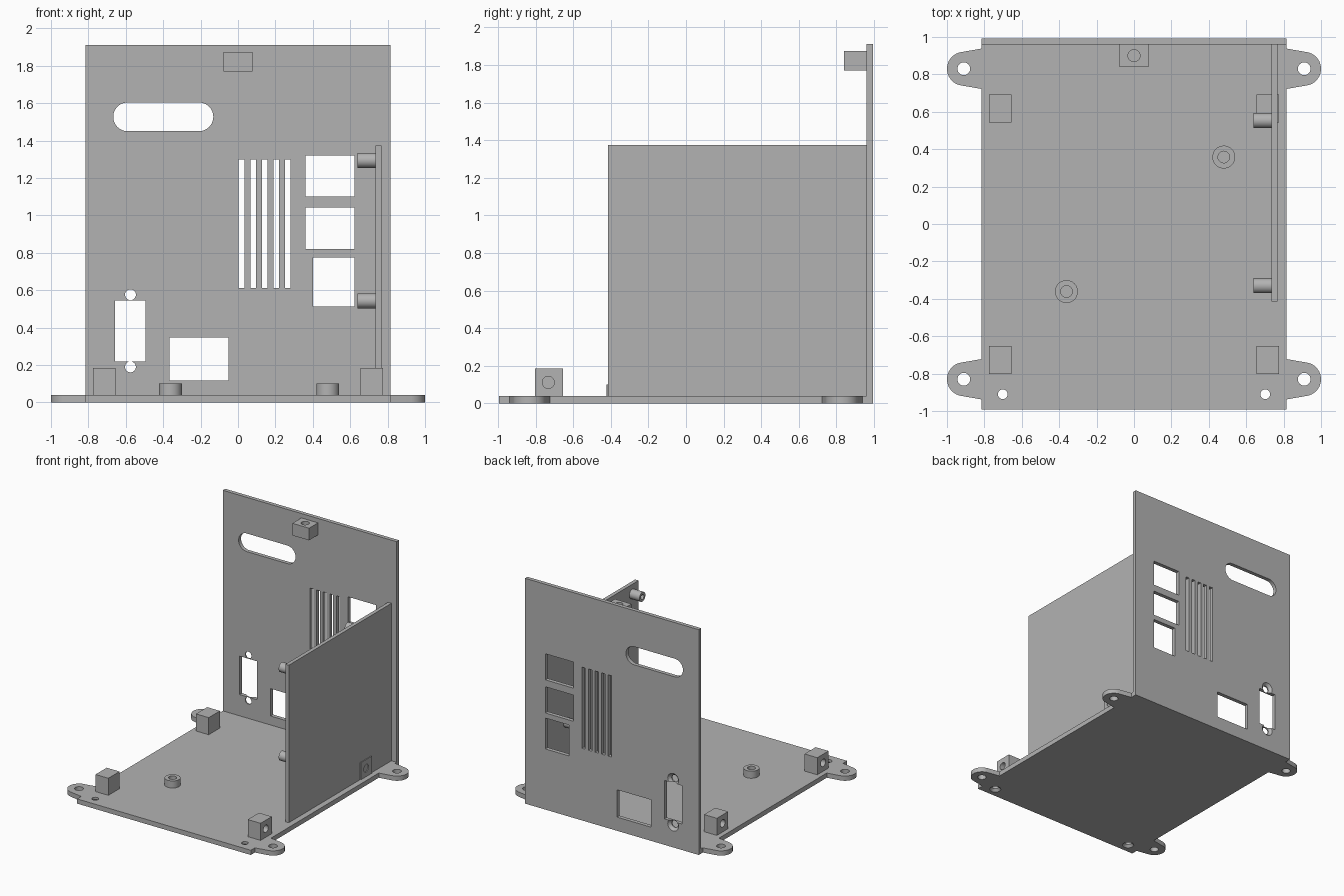
import bpy, bmesh
from math import radians, sin, cos
from mathutils import Matrix, Vector

if "Cube" in bpy.data.objects:
    bpy.data.objects.remove(bpy.data.objects["Cube"], do_unlink=True)

grey = bpy.data.materials.new("plain_grey")
grey.use_nodes = True
COLOUR = (0.45, 0.45, 0.45, 1)
grey.diffuse_color = COLOUR
grey.node_tree.nodes["Principled BSDF"].inputs["Base Color"].default_value = COLOUR

TURN = {"X": Matrix.Rotation(radians(90), 4, "Y"),
        "Y": Matrix.Rotation(radians(-90), 4, "X"),
        "Z": Matrix.Identity(4)}


def finish(name, bm):
    bmesh.ops.recalc_face_normals(bm, faces=bm.faces)
    mesh = bpy.data.meshes.new(name)
    bm.to_mesh(mesh)
    bm.free()
    mesh.materials.append(grey)
    obj = bpy.data.objects.new(name, mesh)
    bpy.context.collection.objects.link(obj)
    return obj


def box(name, x, y, z):
    bm = bmesh.new()
    size = [b - a for a, b in (x, y, z)]
    mid = [(a + b) / 2 for a, b in (x, y, z)]
    bmesh.ops.create_cube(bm, size=1, matrix=Matrix.Translation(mid) @ Matrix.Diagonal((*size, 1)))
    return finish(name, bm)


def rod(name, centre, length, r1, r2=None, axis="Z"):
    """Cylinder or cone; r1 is at the low end of the axis."""
    bm = bmesh.new()
    bmesh.ops.create_cone(bm, cap_ends=True, segments=40, radius1=r1,
                          radius2=r1 if r2 is None else r2, depth=length,
                          matrix=Matrix.Translation(centre) @ TURN[axis])
    return finish(name, bm)


def prism(name, outline, depth):
    """Extrude a closed outline of points along the vector depth."""
    bm = bmesh.new()
    face = bm.faces.new([bm.verts.new(p) for p in outline])
    new = bmesh.ops.extrude_face_region(bm, geom=[face])["geom"]
    bmesh.ops.translate(bm, vec=depth, verts=[v for v in new if isinstance(v, bmesh.types.BMVert)])
    return finish(name, bm)


def cut(obj, *cutters):
    for cutter in cutters:
        mod = obj.modifiers.new("cut", "BOOLEAN")
        mod.operation = "DIFFERENCE"
        mod.solver = "EXACT"
        mod.object = cutter
        bpy.context.view_layer.objects.active = obj
        bpy.ops.object.modifier_apply(modifier=mod.name)
        bpy.data.objects.remove(cutter, do_unlink=True)
    return obj


HALF, DEEP, FLOOR = 0.815, 0.993, 0.04
WALL_Y = 0.96
EAR_X, EAR_Y, EAR_R = 0.91, 0.83, 0.09

# Base plate with four rounded mounting ears
quarter = [(HALF, EAR_Y - 0.108)]
for i in range(25):
    a = radians(-80 + 160 * i / 24)
    quarter.append((EAR_X + EAR_R * cos(a), EAR_Y + EAR_R * sin(a)))
quarter += [(HALF, EAR_Y + 0.108), (HALF, DEEP)]
right_half = [(x, -y) for x, y in reversed(quarter)] + quarter
outline = right_half + [(-x, y) for x, y in reversed(right_half)]
base = prism("base_plate", [(x, y, 0) for x, y in outline], Vector((0, 0, FLOOR)))
for sx in (-1, 1):
    for sy in (-1, 1):
        cut(base, rod("ear_hole", (sx * EAR_X, sy * EAR_Y, 0), 0.2, 0.034))
    # Countersunk screw holes along the front edge
    cut(base, rod("screw_hole", (sx * 0.702, -0.91, 0), 0.2, 0.026),
        rod("screw_sink", (sx * 0.702, -0.91, 0.01), 0.03, 0.05, 0.022))

# Back wall with connector openings, vents and handle slot
wall = box("back_wall", (-HALF, HALF), (WALL_Y, DEEP), (FLOOR, 1.91))


def opening(x, z):
    cut(wall, box("opening", x, (WALL_Y - 0.1, DEEP + 0.1), z))


opening((0.36, 0.624), (1.1, 1.321))
opening((0.36, 0.624), (0.819, 1.041))
opening((0.402, 0.624), (0.514, 0.776))
opening((-0.367, -0.05), (0.116, 0.348))
opening((-0.657, -0.494), (0.22, 0.546))
for i in range(5):
    x = 0.004 + 0.0615 * i
    opening((x, x + 0.032), (0.611, 1.3))
for z in (0.576, 0.19):
    cut(wall, rod("connector_hole", (-0.575, WALL_Y, z), 0.2, 0.029, axis="Y"),
        rod("connector_sink", (-0.575, DEEP - 0.008, z), 0.03, 0.028, 0.058, axis="Y"))
slot = []
for side, cx in ((0, -0.209), (180, -0.59)):
    for i in range(21):
        a = radians(side - 90 + 9 * i)
        slot.append((cx + 0.077 * cos(a), WALL_Y - 0.1, 1.527 + 0.077 * sin(a)))
cut(wall, prism("handle_slot", slot, Vector((0, 0.3, 0))))

# Upright circuit board panel with four hollow standoffs
panel_x = 0.735
box("side_panel", (panel_x, 0.767), (-0.415, WALL_Y), (FLOOR, 1.375))
for y in (-0.33, 0.553):
    for z in (0.543, 1.294):
        post = rod("panel_standoff", (panel_x - 0.0475, y, z), 0.095, 0.04, axis="X")
        cut(post, rod("bore", (panel_x - 0.065, y, z), 0.1, 0.02, axis="X"))

# Hollow standoffs on the floor
for x, y in ((0.48, 0.358), (-0.361, -0.361)):
    post = rod("floor_standoff", (x, y, 0.07), 0.06, 0.061)
    cut(post, rod("bore", (x, y, 0.1), 0.11, 0.031))

# Corner screw blocks, bored from the outer side
for sx in (-1, 1):
    for y in (0.617, -0.728):
        xs = sorted((sx * 0.654, sx * 0.774))
        block = box("corner_block", xs, (y - 0.075, y + 0.075), (FLOOR, 0.185))
        cut(block, rod("bore", (sx * 0.774, y - 0.004, 0.112), 0.18, 0.032, axis="X"))

# Top screw block on the wall, bored from above
block = box("top_block", (-0.078, 0.078), (0.84, WALL_Y), (1.77, 1.873))
cut(block, rod("bore", (0, 0.9, 1.873), 0.16, 0.032))

# Smooth the round surfaces and keep the edges sharp
bpy.ops.object.select_all(action="DESELECT")
for obj in bpy.context.collection.objects:
    if obj.type == "MESH" and grey.name in obj.data.materials:
        obj.select_set(True)
        bpy.context.view_layer.objects.active = obj
bpy.ops.object.shade_smooth_by_angle(angle=radians(30))
